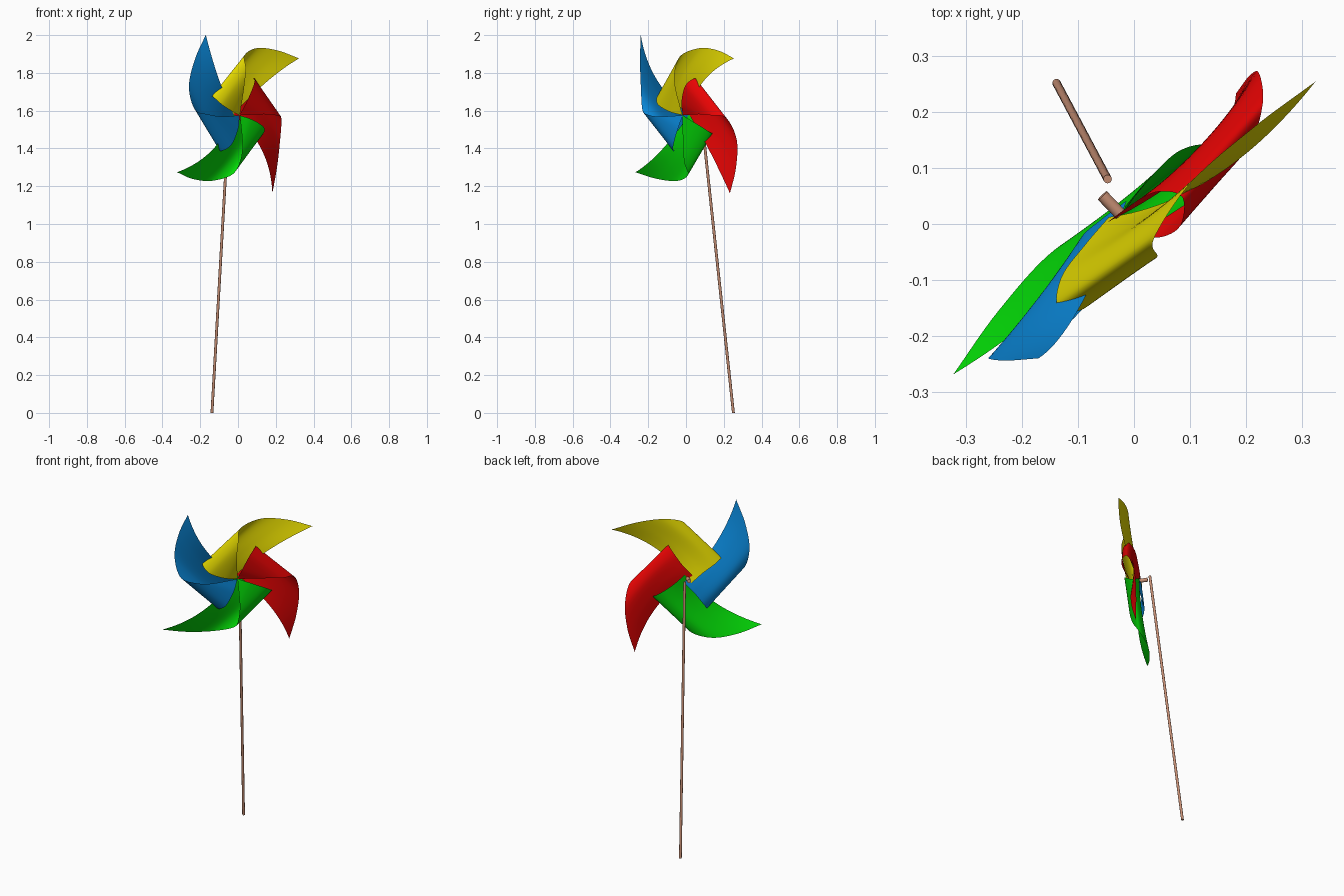
import bpy, bmesh, math
from mathutils import Vector, Matrix

cube = bpy.data.objects.get("Cube")
if cube:
    bpy.data.objects.remove(cube, do_unlink=True)


def material(name, rgb):
    m = bpy.data.materials.new(name)
    m.use_nodes = True
    m.diffuse_color = (*rgb, 1)
    m.node_tree.nodes["Principled BSDF"].inputs["Base Color"].default_value = (*rgb, 1)
    return m


YELLOW = material("yellow paper", (0.75, 0.67, 0.0))
BLUE = material("blue paper", (0.003, 0.24, 0.68))
GREEN = material("green paper", (0.001, 0.70, 0.002))
RED = material("red paper", (0.80, 0.001, 0.001))
WOOD = material("wood", (0.58, 0.28, 0.18))

# Wheel frame: u runs sideways, w up the wheel, n points out of its front
HUB = Vector((0.0, -0.008, 1.577))
N = Vector((0.687, -0.717, -0.115)).normalized()
U = Vector((-N.y, N.x, 0)).normalized()
W = N.cross(U).normalized()
if W.z < 0:
    W = -W


def make_object(name, bm, mat):
    mesh = bpy.data.meshes.new(name)
    bm.to_mesh(mesh)
    bm.free()
    mesh.materials.append(mat)
    ob = bpy.data.objects.new(name, mesh)
    bpy.context.collection.objects.link(ob)
    bpy.ops.object.select_all(action='DESELECT')
    ob.select_set(True)
    bpy.context.view_layer.objects.active = ob
    bpy.ops.object.shade_smooth_by_angle(angle=math.radians(50))
    return ob


def spline(points, t):
    """Smooth curve through the points, t from 0 to 1."""
    p = [Vector(q) for q in points]
    p = [2 * p[0] - p[1]] + p + [2 * p[-1] - p[-2]]
    x = t * (len(p) - 3)
    i = min(int(x), len(p) - 4)
    f = x - i
    a, b, c, d = p[i:i + 4]
    return 0.5 * (2 * b + (c - a) * f + (2 * a - 5 * b + 4 * c - d) * f * f
                  + (3 * b - a - 3 * c + d) * f ** 3)


# Blade edges as (along the tip, across the blade, height): both curl to the hub
INNER = [(-0.03, -0.01, -0.043), (-0.05, 0.07, -0.043), (-0.08, 0.15, -0.036),
         (-0.10, 0.195, -0.003), (-0.095, 0.145, 0.035), (-0.048, 0.062, 0.035), (0, 0, 0.012)]
OUTER = [(0.513, 0, 0), (0.425, 0.112, -0.022), (0.315, 0.208, -0.03),
         (0.20, 0.25, 0.0), (0.145, 0.205, 0.035), (0.082, 0.13, 0.04), (0, 0, 0.014)]


def blade(name, degrees, mat, nt=48, ns=20):
    ca, sa = math.cos(math.radians(degrees)), math.sin(math.radians(degrees))
    bm = bmesh.new()
    grid = []
    for i in range(nt + 1):
        t = i / nt
        p0, p1 = spline(INNER, t), spline(OUTER, t)
        row = []
        for j in range(ns + 1):
            s = j / ns
            v = p0.lerp(p1, s)
            # the cut edge bows inward and lifts into the neighbouring curl
            bow = 4 * s * (1 - s) * max(0, 1 - 2 * t) ** 1.5
            v += Vector((0, 0.045, 0.035)) * bow
            row.append(bm.verts.new(HUB + U * (v.x * ca - v.y * sa)
                                    + W * (v.x * sa + v.y * ca) + N * v.z))
        grid.append(row)
    for i in range(nt):
        for j in range(ns):
            bm.faces.new((grid[i][j], grid[i][j + 1], grid[i + 1][j + 1], grid[i + 1][j]))
    return make_object(name, bm, mat)


def rod(name, start, end, radius, mat):
    start, end = Vector(start), Vector(end)
    axis = end - start
    bm = bmesh.new()
    turn = axis.to_track_quat('Z', 'Y').to_matrix().to_4x4()
    bmesh.ops.create_cone(bm, cap_ends=True, segments=24, radius1=radius, radius2=radius,
                          depth=axis.length,
                          matrix=Matrix.Translation((start + end) / 2) @ turn)
    return make_object(name, bm, mat)


# Four curled paper blades, about a quarter turn apart
for name, degrees, mat in [("yellow_blade", 36, YELLOW), ("blue_blade", 123.5, BLUE),
                           ("green_blade", 216.5, GREEN), ("red_blade", 305.5, RED)]:
    blade(name, degrees, mat)

# Leaning stick and the short axle
rod("stick", (-0.138, 0.251, 0), (-0.047, 0.08, 1.592), 0.0075, WOOD)
rod("axle", HUB - N * 0.082, HUB - N * 0.035, 0.011, WOOD)
